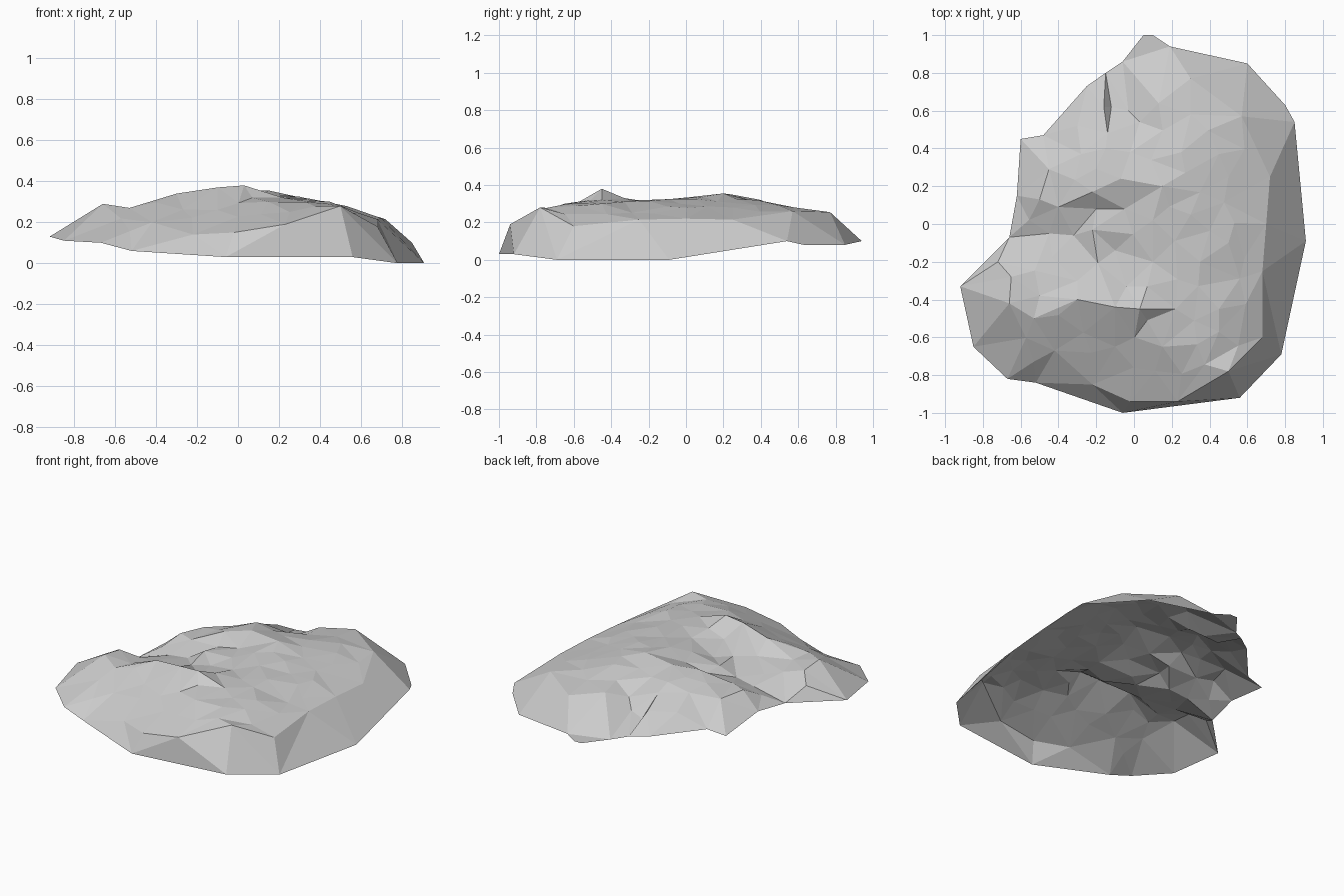
import bpy
import bmesh
import random
from mathutils import Vector
from mathutils.bvhtree import BVHTree
from mathutils.geometry import delaunay_2d_cdt

default_cube = bpy.data.objects.get("Cube")
if default_cube:
    bpy.data.objects.remove(default_cube, do_unlink=True)

random.seed(4)

# Open lower edge of the rock shell, counterclockwise from the front tip
rim = [(-.06, -1, .03), (.56, -.92, .03), (.78, -.69, 0), (.91, -.09, 0),
       (.85, .54, .1), (.8, .63, .08), (.6, .85, .08), (.19, .94, .1),
       (.1, 1, .1), (.05, 1, .1), (-.06, .86, .1), (-.15, .8, .12),
       (-.25, .73, .12), (-.48, .47, .13), (-.6, .45, .11), (-.62, .15, .16),
       (-.66, -.07, .14), (-.92, -.33, .13), (-.85, -.65, .11),
       (-.67, -.82, .1), (-.52, -.84, .06)]

# Shoulder where the steep sides meet the gently sloping top
shoulder = [(-.22, -.85, .14), (-.02, -.94, .15), (.23, -.94, .19), (.5, -.78, .28),
            (.68, -.6, .18), (.68, -.25, .215), (.7, 0, .22), (.72, .25, .215),
            (.57, .57, .26), (.3, .77, .255)]

# Sharp crest along the front of the hollow
crest = [(-.66, -.42, .29), (-.53, -.5, .27), (-.3, -.4, .34), (-.1, -.44, .37),
         (.03, -.45, .38), (.07, -.33, .33)]

# Front slope below the crest
front_slope = [(-.42, -.67, .2), (-.1, -.65, .26), (.15, -.65, .3), (.07, -.51, .32),
               (.22, -.45, .32), (.45, -.45, .3)]

# Smooth hollow behind the crest
hollow = [(-.65, -.28, .27), (-.72, -.2, .22), (-.5, -.38, .26), (-.3, -.3, .26),
          (-.04, -.33, .29), (.1, -.2, .31), (-.45, -.05, .2), (-.32, -.06, .22),
          (-.1, -.14, .26)]

# Broken steps climbing to the plateau
steps = [(-.22, -.03, .28), (-.4, .09, .26), (-.5, .13, .26), (-.2, .08, .27),
         (-.05, .08, .3), (-.22, .17, .33), (-.07, .24, .35), (-.45, .29, .25),
         (-.28, .37, .275), (-.15, .4, .32)]

# Plateau
plateau = [(.1, .02, .335), (.15, .2, .355), (.35, -.2, .315), (.5, -.1, .285),
           (.5, .25, .28), (.3, .05, .325), (.25, .38, .32), (.3, .58, .28)]

# Gullies cut in the back edge
gullies = [(-.3, .52, .21), (-.16, .62, .22), (-.14, .48, .28), (-.12, .62, .16),
           (-.03, .6, .18), (-.02, .38, .31), (.03, .54, .23), (.13, .64, .27)]


def triangulate(points):
    """Join points into a sheet bounded by the rim, keeping shoulder and crest lines."""
    loop = list(range(len(rim)))
    middle = len(rim) + len(shoulder)
    kept = [(i, i + 1) for i in range(len(rim), middle + len(crest) - 1) if i + 1 != middle]
    flat = [Vector(p[:2]) for p in points]
    verts, _, faces, origins, _, _ = delaunay_2d_cdt(flat, kept, [loop], 1, 1e-5)
    lifted = [Vector((v.x, v.y, points[o[0]][2])) for v, o in zip(verts, origins)]
    return lifted, faces


control = rim + shoulder + crest + front_slope + hollow + steps + plateau + gullies
coarse_verts, coarse_faces = triangulate(control)
surface = BVHTree.FromPolygons(coarse_verts, coarse_faces)

# Scatter small chips over the gentle areas so the facets are uneven
chips = []
for _ in range(1500):
    x, y = random.uniform(-.6, .6), random.uniform(-.8, .5)
    hit, normal = surface.ray_cast(Vector((x, y, 2)), Vector((0, 0, -1)))[:2]
    if hit is None or abs(normal.z) < .88:
        continue
    clear = min((Vector(p[:2]) - hit.xy).length for p in control + chips)
    if clear > .11:
        chips.append((x, y, hit.z + random.uniform(-.006, .008)))

verts, faces = triangulate(control + chips)
mesh = bpy.data.meshes.new("rock_shell")
mesh.from_pydata(verts, [], faces)

# Point every face outward and drop unused points
bm = bmesh.new()
bm.from_mesh(mesh)
bmesh.ops.delete(bm, geom=[v for v in bm.verts if not v.link_faces], context='VERTS')
for face in bm.faces:
    face.normal_update()
    if face.normal.z < 0:
        face.normal_flip()
    face.smooth = False
bm.to_mesh(mesh)
bm.free()

stone = bpy.data.materials.new("grey_stone")
stone.use_nodes = True
grey = (.6, .6, .6, 1)
stone.diffuse_color = grey
stone.node_tree.nodes["Principled BSDF"].inputs["Base Color"].default_value = grey
mesh.materials.append(stone)

rock = bpy.data.objects.new("rock_shell", mesh)
bpy.context.collection.objects.link(rock)
